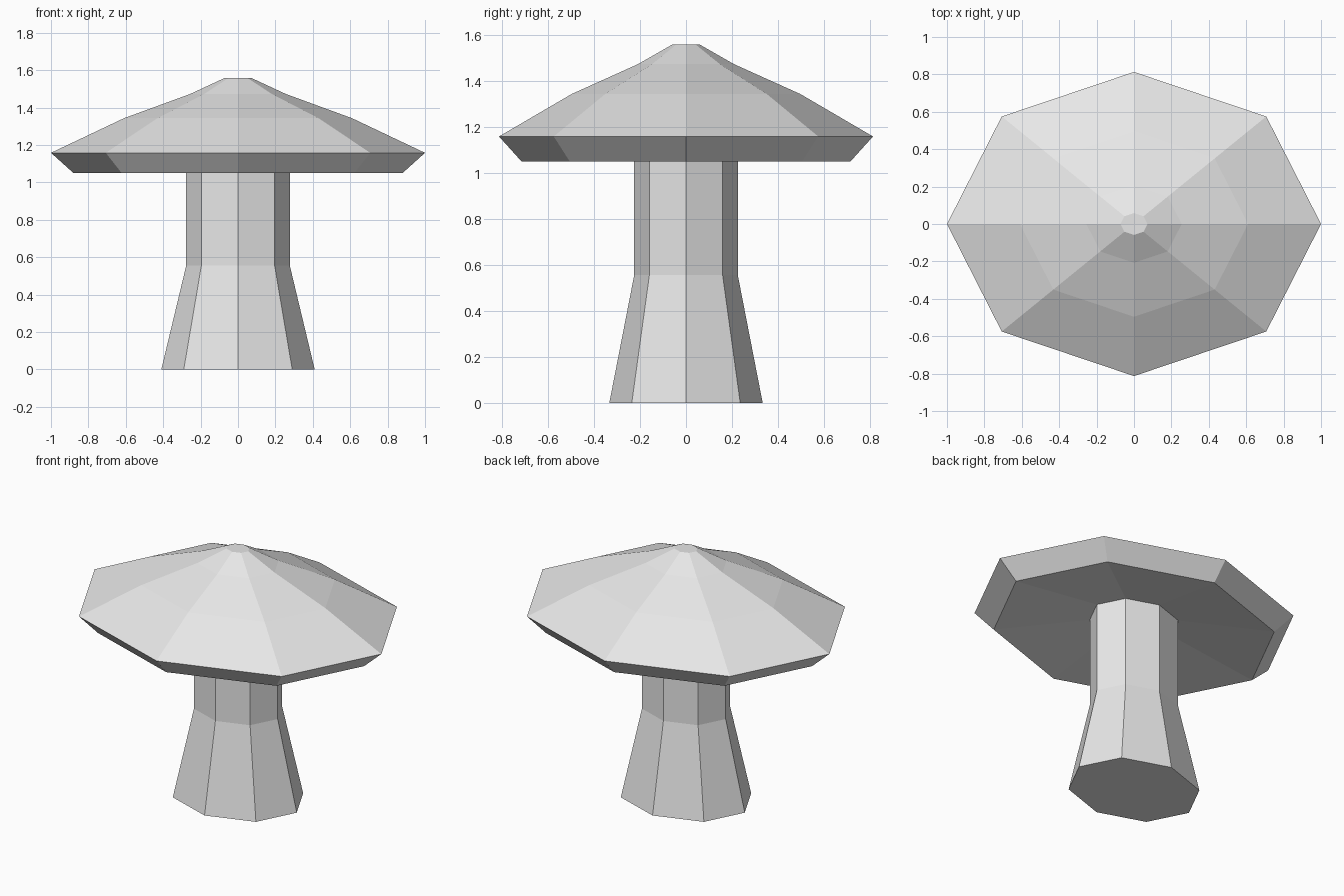
import bpy, bmesh
from math import cos, sin, pi

SIDES = 8
DEPTH = 0.813  # the mushroom is narrower front to back

cube = bpy.data.objects.get("Cube")
if cube:
    bpy.data.objects.remove(cube, do_unlink=True)

# One pale grey for the whole mushroom
grey = bpy.data.materials.new("pale_grey")
grey.use_nodes = True
colour = (0.8, 0.8, 0.8, 1)
grey.diffuse_color = colour
grey.node_tree.nodes["Principled BSDF"].inputs["Base Color"].default_value = colour


def lathe(name, profile, close_start, close_end):
    """Flat-faced eight-sided solid from (radius, height) rings."""
    bm = bmesh.new()
    rings = []
    for r, z in profile:
        angles = [2 * pi * i / SIDES for i in range(SIDES)]
        rings.append([bm.verts.new((r * cos(a), r * DEPTH * sin(a), z)) for a in angles])
    for low, high in zip(rings, rings[1:]):
        for i in range(SIDES):
            j = (i + 1) % SIDES
            bm.faces.new((low[i], low[j], high[j], high[i]))
    if close_start:
        bm.faces.new(rings[0][::-1])
    if close_end:
        bm.faces.new(rings[-1])
    mesh = bpy.data.meshes.new(name)
    bm.to_mesh(mesh)
    bm.free()
    mesh.materials.append(grey)
    obj = bpy.data.objects.new(name, mesh)
    bpy.context.collection.objects.link(obj)
    return obj


# Stem: flared foot, straight upper part
lathe("stem", [(0.41, 0), (0.277, 0.555), (0.277, 1.12)], True, False)

# Cap: hollowed underside, bevelled rim, concave slopes, small flat tip
lathe("cap", [(0.277, 1.12), (0.88, 1.05), (1.0, 1.158), (0.61, 1.343),
              (0.255, 1.473), (0.072, 1.558)], False, True)
